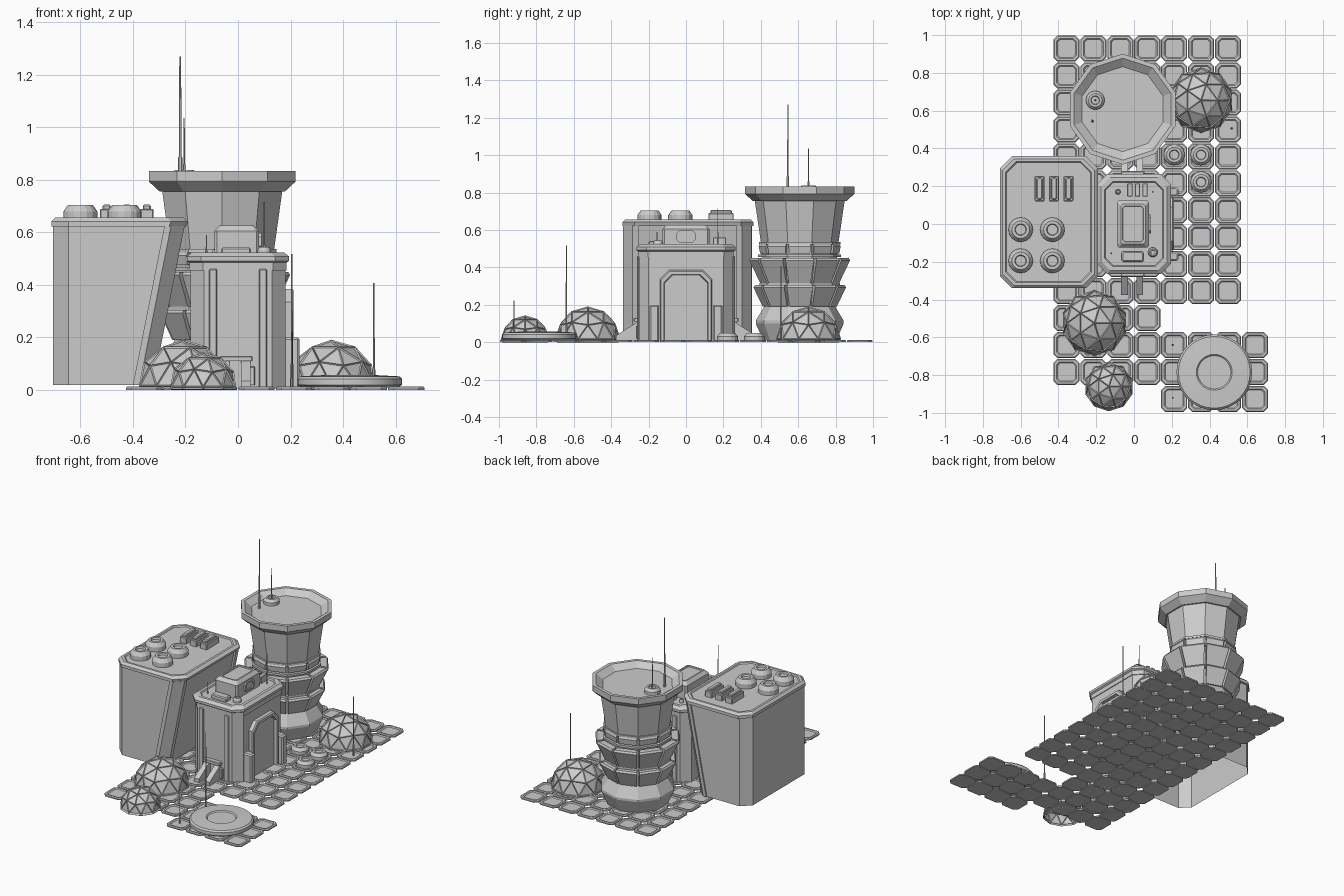
import bpy, bmesh
from math import sin, cos, pi
from mathutils import Vector

if "Cube" in bpy.data.objects:
    bpy.data.objects.remove(bpy.data.objects["Cube"])

def obj(name, bm, smooth=False):
    bmesh.ops.recalc_face_normals(bm, faces=bm.faces)
    me = bpy.data.meshes.new(name)
    bm.to_mesh(me)
    bm.free()
    o = bpy.data.objects.new(name, me)
    bpy.context.collection.objects.link(o)
    if smooth:
        bpy.ops.object.select_all(action='DESELECT')
        o.select_set(True)
        bpy.context.view_layer.objects.active = o
        bpy.ops.object.shade_smooth_by_angle()
    return o

def add_loft(bm, rings, bottom=True, top=True):
    vs = [[bm.verts.new(p) for p in r] for r in rings]
    n = len(vs[0])
    for a, b in zip(vs, vs[1:]):
        for i in range(n):
            j = (i + 1) % n
            bm.faces.new((a[i], a[j], b[j], b[i]))
    if bottom:
        bm.faces.new(vs[0][::-1])
    if top:
        bm.faces.new(vs[-1])

def loft(name, rings, bottom=True, top=True, smooth=False):
    bm = bmesh.new()
    add_loft(bm, rings, bottom, top)
    return obj(name, bm, smooth)

def octa(x0, x1, y0, y1, c, z):
    return [(x0 + c, y0, z), (x1 - c, y0, z), (x1, y0 + c, z), (x1, y1 - c, z),
            (x1 - c, y1, z), (x0 + c, y1, z), (x0, y1 - c, z), (x0, y0 + c, z)]

def circ(x, y, r, z, n, a0=0.0):
    return [(x + r * cos(a0 + 2 * pi * i / n), y + r * sin(a0 + 2 * pi * i / n), z) for i in range(n)]

def lathe(name, x, y, prof, n, a0=0.0, smooth=False):
    return loft(name, [circ(x, y, r, z, n, a0) for r, z in prof], smooth=smooth)

def box(name, x0, x1, y0, y1, z0, z1, c=0.006):
    # box with chamfered upright corners and top edge
    return loft(name, [octa(x0, x1, y0, y1, c, z0), octa(x0, x1, y0, y1, c, z1 - c),
                       octa(x0 + c, x1 - c, y0 + c, y1 - c, c, z1)])

def extrude(name, pts, d):
    return loft(name, [pts, [tuple(Vector(p) + Vector(d)) for p in pts]])

def antenna(name, x, y, z0, z1, r=0.004):
    h = z1 - z0
    lathe(name, x, y, [(r * 1.6, z0), (r * 1.6, z0 + h * .18), (r, z0 + h * .19), (r * .7, z1)], 6)

def vent(name, x, y, r, z0, h):
    lathe(name, x, y, [(r, z0), (r, z0 + h * .55), (r * .72, z0 + h), (r * .48, z0 + h),
                       (r * .42, z0 + h * .8), (r * .3, z0 + h * .8)], 16)

# ground tiles: chamfered, framed, recessed panels
P, H = 0.1427, 0.069
cells = [(c, r) for r in range(10) for c in range(7)]
cells += [(c, r) for r in (10, 11, 12) for c in range(4)]
cells += [(c, r) for r in (11, 12, 13) for c in range(4, 8)]
bm = bmesh.new()
for c, r in cells:
    x, y = -0.358 + c * P, 0.929 - r * P
    add_loft(bm, [octa(x - h, x + h, y - h, y + h, k, z) for h, k, z in (
        (H, .022, 0), (H, .022, .008), (H - .005, .02, .013), (H - .016, .016, .013), (H - .022, .013, .007))])
obj("ground_tiles", bm)

# large leaning block, open underneath
loft("large_block_walls", [octa(-.705, -.335, -.33, .345, .06, .02), octa(-.705, -.215, -.33, .345, .06, .63)], bottom=False)
loft("large_block_roof", [octa(-.71, -.198, -.34, .36, .065, .622), octa(-.71, -.19, -.34, .36, .065, .642),
                          octa(-.695, -.21, -.325, .345, .06, .657), octa(-.68, -.225, -.31, .33, .055, .657),
                          octa(-.675, -.23, -.305, .325, .055, .65)])
for s, yc in ((-1, -.33), (1, .345)):
    def corner(x, z):
        return [(x - .065, yc + s * .008, z), (x - .04, yc + s * .006, z), (x + .012, yc - s * .045, z),
                (x + .012, yc - s * .075, z), (x - .02, yc - s * .075, z), (x - .065, yc - s * .02, z)]
    loft("slanted_corner_column", [corner(-.335, .02), corner(-.215, .625)])
for x in (-.6, -.432):
    for y in (-.03, -.195):
        vent("large_roof_vent", x, y, .065, .648, .057)
for x in (-.5, -.424, -.347):
    box("large_roof_fin", x - .026, x + .026, .12, .255, .648, .69, .004)
    box("large_roof_fin_cap", x - .015, x + .015, .13, .245, .685, .706, .005)

# central gatehouse
loft("gatehouse_walls", [octa(-.18, .18, -.25, .25, .05, .005), octa(-.18, .18, -.25, .25, .05, .47)])
loft("gatehouse_roof", [octa(-.185, .185, -.255, .255, .052, .455), octa(-.185, .185, -.255, .255, .052, .485),
                        octa(-.195, .195, -.265, .265, .055, .492), octa(-.195, .195, -.265, .265, .055, .508),
                        octa(-.175, .175, -.245, .245, .048, .524), octa(-.155, .155, -.225, .225, .042, .524),
                        octa(-.15, .15, -.22, .22, .04, .515)])
loft("roof_house", [octa(-.09, .08, -.125, .125, .01, .515), octa(-.09, .08, -.125, .125, .01, .605),
                    octa(-.07, .06, -.105, .105, .01, .627), octa(-.06, .05, -.095, .095, .01, .627),
                    octa(-.058, .048, -.093, .093, .01, .62)])
def window(x, a, b):
    return [(x, y, z) for y, z in ((-a + .015, .565 - b), (a - .015, .565 - b), (a, .58 - b), (a, .55 + b),
                                   (a - .015, .565 + b), (-a + .015, .565 + b), (-a, .55 + b), (-a, .58 - b))]
loft("roof_house_window", [window(.075, .05, .032), window(.09, .05, .032), window(.09, .038, .022), window(.083, .038, .022)])
box("roof_hatch", -.065, .05, -.2, -.145, .515, .542)
for x in (-.022, .018, .058):
    box("small_roof_fin", x - .014, x + .014, .145, .215, .515, .56, .003)
vent("small_roof_vent", .1, -.15, .026, .515, .03)
vent("small_roof_vent", -.085, .17, .014, .515, .02)
antenna("gatehouse_mast", .1, .17, .515, .715, .003)
antenna("gatehouse_short_mast", -.12, -.155, .515, .59, .003)
for x in (-.095, .095):
    for y, d in ((-.25, -.012), (.25, .012)):
        box("wall_rib", x - .016, x + .016, min(y, y + d), max(y, y + d), .01, .46, .004)

# side doorway: arch frame with recessed door
def arch(x, w, h, c):
    return [(x, -w, .01), (x, w, .01), (x, w, h - c), (x, w - c, h), (x, c - w, h), (x, -w, h - c)]
loft("door_frame", [arch(.17, .14, .385, .05), arch(.205, .14, .385, .05), arch(.212, .134, .379, .048),
                    arch(.212, .118, .362, .043), arch(.192, .114, .358, .042)])
for y in (-.17, .17):
    box("door_buttress", .17, .235, y - .025, y + .025, .01, .2, .008)

# sloping ramps and small panel at the front and back
for s in (-1, 1):
    for x in (-.05, .03):
        extrude("sloped_strut", [(x - .018, s * .24, .01), (x - .018, s * .375, .01), (x - .018, s * .375, .035),
                                 (x - .018, s * .25, .115)], (.036, 0, 0))
    y = s * .26
    box("strut_lintel", -.07, .055, y - .02, y + .02, .11, .13, .004)
box("wall_panel", .03, .065, -.265, -.245, .02, .09, .004)

# round tower: ten-sided core with flared crown and dished top
TX, TY, N, A = -.06, .608, 10, pi / 2
lathe("tower_body", TX, TY, [(.195, .008), (.235, .1), (.235, .115), (.19, .19), (.19, .32), (.2, .45), (.207, .53),
                             (.24, .755), (.24, .77)], N, A)
lathe("tower_crown", TX, TY, [(.23, .755), (.25, .755), (.293, .793), (.293, .833), (.27, .833), (.225, .80)], N, A)

# tiers of separate armour panels around the tower
def tier(name, z0, r0, z1, r1, gap, t=.022):
    bm = bmesh.new()
    for i in range(N):
        a, b = A + 2 * pi * i / N, A + 2 * pi * (i + 1) / N
        def quad(r, z, t, g):
            res = []
            for rr in (r - t, r):
                p = Vector((rr * cos(a), rr * sin(a), z))
                q = Vector((rr * cos(b), rr * sin(b), z))
                res.append([p.lerp(q, g), p.lerp(q, 1 - g)])
            o = Vector((TX, TY, 0))
            return [v + o for v in (res[0][0], res[1][0], res[1][1], res[0][1])]
        add_loft(bm, [quad(r0, z0, t, gap), quad(r1, z1 - .012, t + .02, gap * .8), quad(r1 - .008, z1, t + .02, gap * .8)])
    obj(name, bm)
tier("tower_lower_panels", .19, .2, .305, .25, .06)
tier("tower_middle_panels", .315, .213, .45, .272, .06)
tier("tower_upper_panels", .475, .215, .525, .222, .08)
for z, r in ((.31, .215), (.462, .222), (.53, .218)):
    lathe("tower_ring", TX, TY, [(r, z - .007), (r, z + .007)], N, A)
vent("tower_roof_vent", -.205, .655, .05, .80, .038)
antenna("tower_short_mast", -.205, .655, .82, 1.035, .003)
antenna("tower_tall_mast", -.22, .545, .80, 1.27, .005)

# geodesic domes with raised struts
def dome(name, x, y, r, z):
    bm = bmesh.new()
    bmesh.ops.create_icosphere(bm, subdivisions=2, radius=r)
    bmesh.ops.translate(bm, verts=bm.verts, vec=(x, y, z))
    bmesh.ops.bisect_plane(bm, geom=bm.verts[:] + bm.edges[:] + bm.faces[:], plane_co=(0, 0, .005),
                           plane_no=(0, 0, -1), clear_outer=True)
    o = obj(name, bm)
    w = o.modifiers.new("struts", 'WIREFRAME')
    w.thickness = .011
    w.use_replace = False
    w.use_even_offset = False
    w.use_boundary = True
dome("dome_back", .355, .655, .168, .018)
dome("dome_front", -.21, -.525, .17, .016)
dome("dome_small", -.133, -.86, .126, .012)

# landing pad
lathe("landing_pad", .425, -.785, [(.185, .01), (.2, .02), (.2, .042), (.19, .052), (.095, .057), (.088, .05)], 32, smooth=True)

# ground vents and free-standing masts
for x, y in ((.213, .366), (.355, .366), (.355, .222)):
    vent("ground_vent", x, y, .056, .006, .044)
antenna("pad_tall_mast", .205, -.64, .005, .517)
antenna("pad_short_mast", .205, -.92, .005, .222, .003)
antenna("back_mast", .517, .507, .005, .407)
